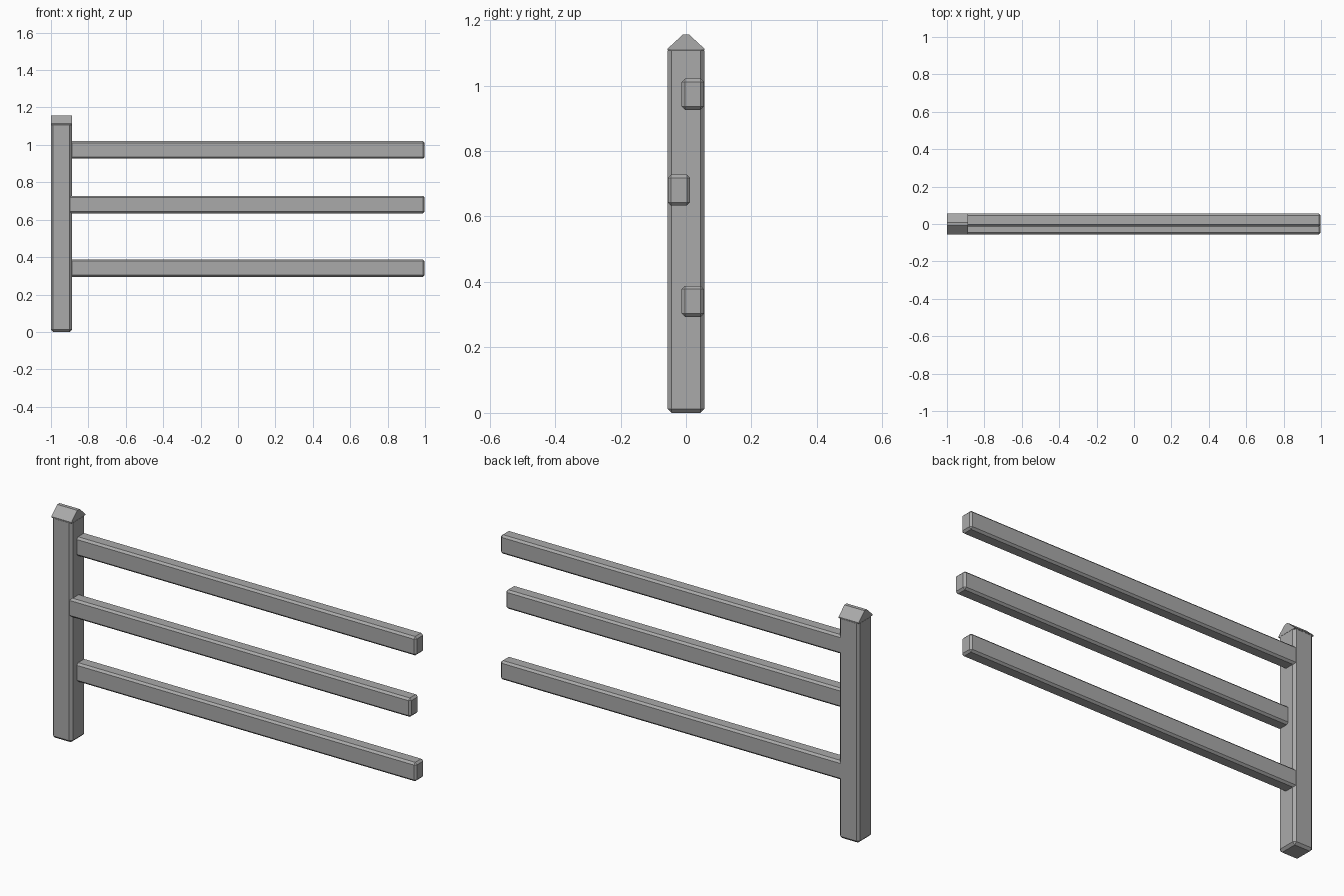
import bpy
import bmesh

cube = bpy.data.objects.get("Cube")
if cube:
    bpy.data.objects.remove(cube)

grey = bpy.data.materials.new("weathered grey")
grey.use_nodes = True
colour = (0.4, 0.4, 0.4, 1)
grey.diffuse_color = colour
grey.node_tree.nodes["Principled BSDF"].inputs["Base Color"].default_value = colour


def finish(name, bm):
    bmesh.ops.recalc_face_normals(bm, faces=bm.faces)
    mesh = bpy.data.meshes.new(name)
    bm.to_mesh(mesh)
    bm.free()
    mesh.materials.append(grey)
    obj = bpy.data.objects.new(name, mesh)
    bpy.context.collection.objects.link(obj)
    return obj


def beam(name, x, y, z, chamfer):
    """Chamfered box spanning the given (min, max) ranges."""
    bm = bmesh.new()
    bmesh.ops.create_cube(bm, size=1)
    for v in bm.verts:
        v.co = [r[0] if c < 0 else r[1] for c, r in zip(v.co, (x, y, z))]
    bmesh.ops.bevel(bm, geom=bm.edges[:], offset=chamfer, segments=1,
                    affect='EDGES')
    return finish(name, bm)


# Square post
POST_X = (-1.0, -0.888)
HALF = 0.056
beam("post", POST_X, (-HALF, HALF), (0, 1.119), 0.012)

# Gabled cap with a narrow flat ridge, running along the rails
bm = bmesh.new()
profile = [(-HALF, 1.108), (HALF, 1.108), (HALF, 1.113), (0.009, 1.156),
           (-0.009, 1.156), (-HALF, 1.113)]
end = bm.faces.new([bm.verts.new((POST_X[0], y, z)) for y, z in profile])
side = bmesh.ops.extrude_face_region(bm, geom=[end])
bmesh.ops.translate(bm, vec=(POST_X[1] - POST_X[0], 0, 0),
                    verts=[g for g in side["geom"]
                           if isinstance(g, bmesh.types.BMVert)])
finish("post_cap", bm)

# Rails alternate between the back and front of the post
for name, y, z in (("bottom_rail", -0.013, 0.293),
                   ("middle_rail", -0.0555, 0.633),
                   ("top_rail", -0.013, 0.926)):
    beam(name, (-0.91, 0.998), (y, y + 0.068), (z, z + 0.095), 0.01)
